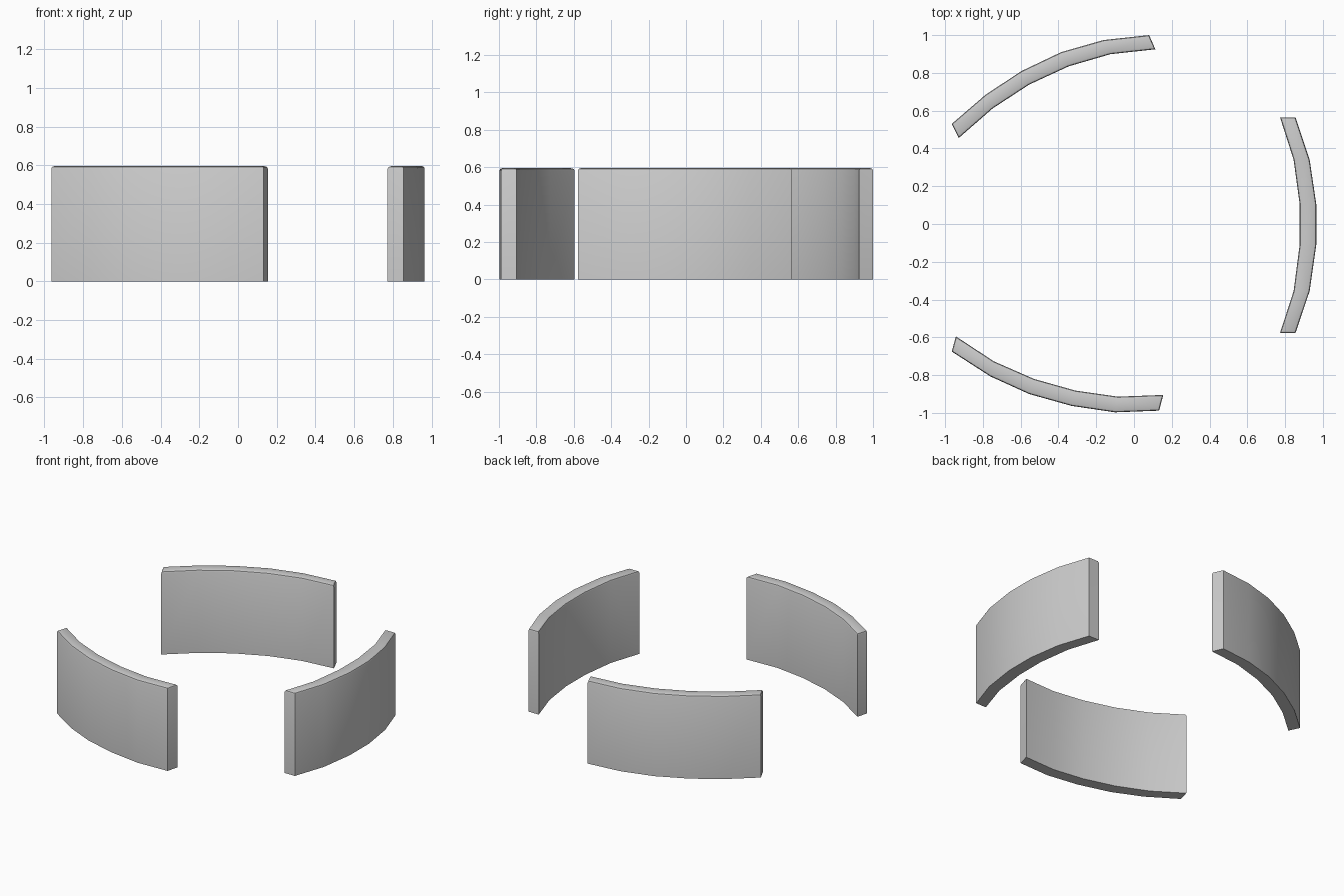
import bpy, bmesh

if "Cube" in bpy.data.objects:
    bpy.data.objects.remove(bpy.data.objects["Cube"])

HEIGHT = 0.595
BEVEL = 0.013


def wall(name, outer, inner):
    """Extrude a curved plan profile and soften its top rim."""
    bm = bmesh.new()
    face = bm.faces.new([bm.verts.new((x, y, 0)) for x, y in outer + inner[::-1]])
    ext = bmesh.ops.extrude_face_region(bm, geom=[face], use_keep_orig=True)
    for v in ext["geom"]:
        if isinstance(v, bmesh.types.BMVert):
            v.co.z = HEIGHT
    bmesh.ops.recalc_face_normals(bm, faces=bm.faces[:])
    rim = [e for e in bm.edges if all(v.co.z > HEIGHT - 1e-4 for v in e.verts)]
    bmesh.ops.bevel(bm, geom=rim, offset=BEVEL, segments=2, profile=0.5,
                    affect='EDGES')
    # split the long caps into clean polygons
    bmesh.ops.triangulate(bm, faces=[f for f in bm.faces if len(f.verts) > 4])
    bmesh.ops.recalc_face_normals(bm, faces=bm.faces[:])
    mesh = bpy.data.meshes.new(name)
    bm.to_mesh(mesh)
    bm.free()
    obj = bpy.data.objects.new(name, mesh)
    bpy.context.collection.objects.link(obj)
    bpy.ops.object.select_all(action='DESELECT')
    obj.select_set(True)
    bpy.context.view_layer.objects.active = obj
    bpy.ops.object.shade_smooth_by_angle(angle=0.6)
    return obj


# right wall segment
wall("right_wall",
     [(0.855, 0.565), (0.93, 0.34), (0.965, 0.105),
      (0.965, -0.11), (0.93, -0.355), (0.855, -0.577)],
     [(0.773, 0.565), (0.845, 0.34), (0.877, 0.105),
      (0.877, -0.11), (0.845, -0.355), (0.773, -0.577)])

# back left wall segment
wall("back_wall",
     [(0.08, 1.0), (-0.16, 0.974), (-0.385, 0.91),
      (-0.595, 0.81), (-0.785, 0.685), (-0.965, 0.53)],
     [(0.113, 0.925), (-0.125, 0.899), (-0.345, 0.835),
      (-0.555, 0.738), (-0.748, 0.612), (-0.928, 0.455)])

# front left wall segment
wall("front_wall",
     [(-0.965, -0.675), (-0.76, -0.807), (-0.555, -0.9),
      (-0.33, -0.963), (-0.1, -0.997), (0.133, -0.988)],
     [(-0.943, -0.595), (-0.742, -0.727), (-0.53, -0.82),
      (-0.31, -0.882), (-0.085, -0.914), (0.155, -0.905)])
